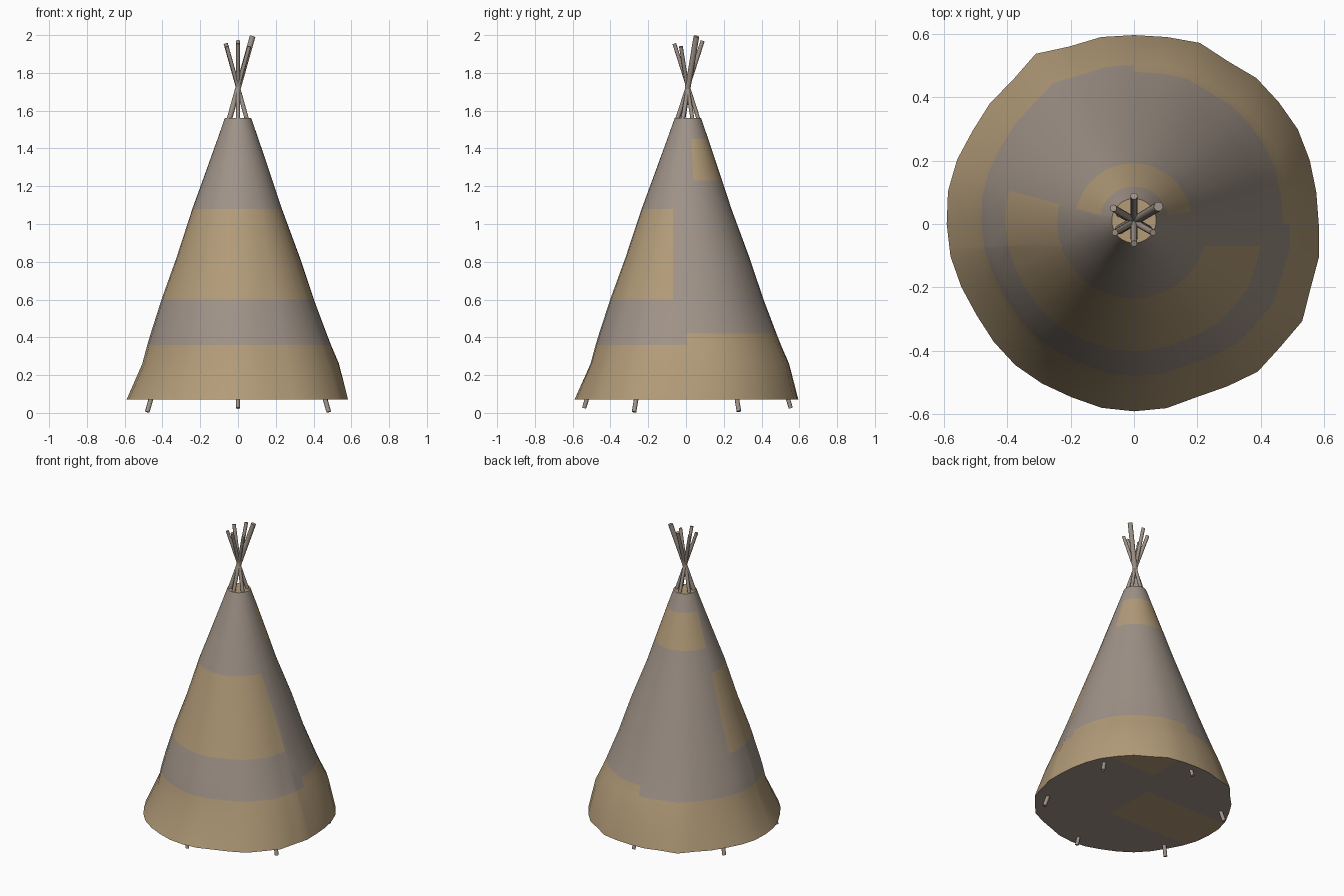
import bpy, bmesh, math
from mathutils import Vector

if "Cube" in bpy.data.objects:
    bpy.data.objects.remove(bpy.data.objects["Cube"])


def material(name, rgb):
    m = bpy.data.materials.new(name)
    lin = [((c / 255 + 0.055) / 1.055) ** 2.4 for c in rgb]
    m.diffuse_color = (*lin, 1)
    m.use_nodes = True
    m.node_tree.nodes["Principled BSDF"].inputs["Base Color"].default_value = m.diffuse_color
    return m


GREY = material("grey_hide", (160, 147, 136))
TAN = material("tan_hide", (179, 156, 121))


def finish(bm, name, mats, smooth):
    me = bpy.data.meshes.new(name)
    bm.to_mesh(me)
    bm.free()
    for m in mats:
        me.materials.append(m)
    for p in me.polygons:
        p.use_smooth = smooth
    ob = bpy.data.objects.new(name, me)
    bpy.context.collection.objects.link(ob)
    return ob


def cut(bm, co, no):
    bmesh.ops.bisect_plane(bm, geom=bm.verts[:] + bm.edges[:] + bm.faces[:],
                           dist=1e-5, plane_co=co, plane_no=no)


# Slightly uneven hem: radius every 10 degrees
HEM = [.582, .583, .589, .596, .596, .600, .592, .607, .598, .595, .598, .595,
       .619, .593, .592, .587, .593, .595, .590, .587, .579, .573, .577, .581,
       .580, .580, .588, .590, .589, .580, .590, .607, .602, .612, .592, .592]
# Ring height and bulge towards the back right
RINGS = [(.07, 0), (.26, .024), (.36, .012), (.42, .008), (.60, 0), (.82, .003),
         (1.08, -.006), (1.23, -.003), (1.45, 0), (1.56, 0)]
N = len(HEM)


def hide_point(i, z, bulge):
    t = (z - .07) / 1.49
    a = math.tau * i / N
    r = .59 + (.07 - .59) * t + (HEM[i] - .59) * (1 - t) ** 2
    r += bulge * math.cos(a - math.radians(45))
    return (r * math.cos(a), r * math.sin(a) + .01 * t, z)


# Hide cover: tapered shell with tan hem band, front patch and upper back patch
bm = bmesh.new()
rows = [[bm.verts.new(hide_point(i, z, b)) for i in range(N)] for z, b in RINGS]
for lo, hi in zip(rows, rows[1:]):
    for i in range(N):
        j = (i + 1) % N
        bm.faces.new((lo[i], lo[j], hi[j], hi[i]))
side = math.radians(165)
cut(bm, (0, 0, 0), (-math.sin(side), math.cos(side), 0))
cut(bm, (0, -.07, 0), (0, 1, 0))
for f in bm.faces:
    c = f.calc_center_median()
    a = math.degrees(math.atan2(c.y, c.x)) % 360
    hem = c.z < (.42 if 2 < a < 90 else .36)
    front = .6 < c.z < 1.08 and (165 < a < 270 or (a >= 270 and c.y < -.07))
    back = 1.23 < c.z < 1.45 and 10 < a < 165
    f.material_index = int(hem or front or back)
finish(bm, "hide_cover", (GREY, TAN), True)

# Ground sheet closing the bottom, with tan patches
bm = bmesh.new()
bm.faces.new([bm.verts.new(hide_point(i, .07, 0)) for i in reversed(range(N))])
for x in (.04, .14):
    cut(bm, (x, 0, 0), (1, 0, 0))
for y in (-.17, .17, .35):
    cut(bm, (0, y, 0), (0, 1, 0))
for f in bm.faces:
    c = f.calc_center_median()
    f.material_index = int((c.x < .04 and abs(c.y) < .17) or (c.x > .14 and c.y > .35))
finish(bm, "ground_sheet", (GREY, TAN), False)

# Smoke hole cap
bm = bmesh.new()
bm.faces.new([bm.verts.new(hide_point(i, 1.56, 0)) for i in range(N)])
finish(bm, "smoke_hole_cap", (TAN,), False)

# Six poles crossing above the cover: foot, tip, foot radius, tip radius
POLES = [((-.48, -.275, .005), (.077, .055, 1.993), .012, .015),
         ((.48, -.275, .005), (-.065, .05, 1.955), .012, .011),
         ((0, -.54, .025), (0, .088, 1.97), .011, .011),
         ((0, .555, .025), (0, -.062, 1.955), .011, .010),
         ((.48, .28, .008), (-.06, -.027, 1.94), .012, .010),
         ((-.48, .28, .008), (.06, -.027, 1.94), .012, .010)]
for k, (foot, tip, r1, r2) in enumerate(POLES):
    foot, tip = Vector(foot), Vector(tip)
    d = tip - foot
    bm = bmesh.new()
    bmesh.ops.create_cone(bm, cap_ends=True, segments=12, radius1=r1, radius2=r2,
                          depth=d.length)
    ob = finish(bm, f"pole_{k + 1}", (GREY,), False)
    ob.location = (foot + tip) / 2
    ob.rotation_euler = d.to_track_quat('Z', 'Y').to_euler()
    bpy.context.view_layer.objects.active = ob
    ob.select_set(True)
    bpy.ops.object.shade_smooth_by_angle(angle=math.radians(40))
    ob.select_set(False)
